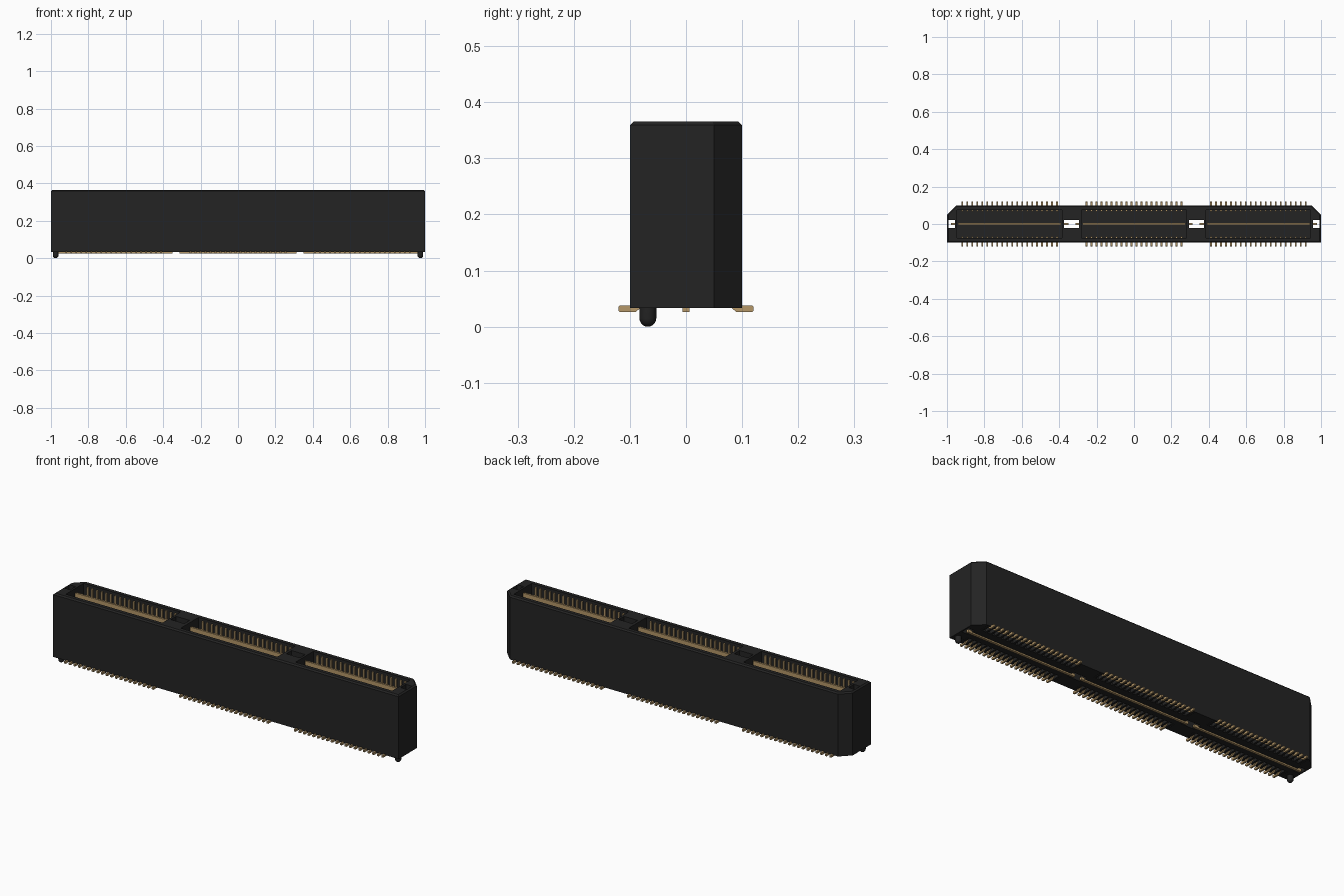
import bpy, bmesh, math
from mathutils import Matrix, Vector

if "Cube" in bpy.data.objects:
    bpy.data.objects.remove(bpy.data.objects["Cube"])

PITCH, PINS = 0.0267, 20
BANKS = (-0.665, 0.0, 0.665)
Z0, Z1 = 0.033, 0.366          # housing bottom and top


def material(name, color):
    m = bpy.data.materials.new(name)
    m.diffuse_color = (*color, 1)
    m.use_nodes = True
    m.node_tree.nodes["Principled BSDF"].inputs["Base Color"].default_value = m.diffuse_color
    return m


BLACK = material("black plastic", (0.017, 0.017, 0.017))
GOLD = material("gold contact", (0.46, 0.31, 0.14))


def add_box(bm, x0, x1, y0, y1, z0, z1):
    c = Vector(((x0 + x1) / 2, (y0 + y1) / 2, (z0 + z1) / 2))
    s = Matrix.Diagonal((x1 - x0, y1 - y0, z1 - z0, 1))
    bmesh.ops.create_cube(bm, size=1, matrix=Matrix.Translation(c) @ s)


def add_prism(bm, base, offset):
    f = bm.faces.new([bm.verts.new(p) for p in base])
    top = bmesh.ops.extrude_face_region(bm, geom=[f])["geom"]
    verts = [g for g in top if isinstance(g, bmesh.types.BMVert)]
    bmesh.ops.translate(bm, verts=verts, vec=offset)


def finish(bm, name, mat):
    bmesh.ops.recalc_face_normals(bm, faces=bm.faces[:])
    me = bpy.data.meshes.new(name)
    bm.to_mesh(me)
    bm.free()
    me.materials.append(mat)
    ob = bpy.data.objects.new(name, me)
    bpy.context.collection.objects.link(ob)
    return ob


# housing: long block, two clipped back corners, softened top rim
bm = bmesh.new()
plan = [(-1, -0.1), (1, -0.1), (1, 0.05), (0.95, 0.1), (-0.95, 0.1), (-1, 0.05)]
add_prism(bm, [(x, y, Z0) for x, y in plan], (0, 0, Z1 - Z0))
rim = [e for e in bm.edges if all(v.co.z > Z1 - 1e-4 for v in e.verts)]
bmesh.ops.bevel(bm, geom=rim, offset=0.007, segments=1, affect='EDGES')
housing = finish(bm, "housing", BLACK)

# cutter: mating cavities, through holes, lead pockets underneath
bm = bmesh.new()
for cx in BANKS:
    add_box(bm, cx - 0.28, cx + 0.28, -0.074, 0.074, 0.09, 0.5)
    for s in (-1, 1):
        y0, y1 = sorted((s * 0.045, s * 0.092))
        add_box(bm, cx - 0.275, cx + 0.275, y0, y1, -0.1, 0.05)
for s in (-1, 1):
    for a, b in ((0.295, 0.374), (0.956, 0.993)):
        x0, x1 = sorted((s * a, s * b))
        add_box(bm, x0, x1, -0.022, 0.022, -0.1, 0.5)
cutter = finish(bm, "housing_cutter", BLACK)
cutter.hide_render = True
mod = housing.modifiers.new("cut", 'BOOLEAN')
mod.operation, mod.solver, mod.object = 'DIFFERENCE', 'EXACT', cutter
cut = bpy.data.meshes.new_from_object(
    housing.evaluated_get(bpy.context.evaluated_depsgraph_get()))
housing.modifiers.clear()
housing.data = cut
bpy.data.objects.remove(cutter)

# comb ribs between the leads, underneath
bm = bmesh.new()
for cx in BANKS:
    for i in range(PINS + 1):
        x = cx + (i - PINS / 2) * PITCH
        for s in (-1, 1):
            y0, y1 = sorted((s * 0.045, s * 0.092))
            add_box(bm, x - 0.005, x + 0.005, y0, y1, Z0, 0.05)
finish(bm, "comb_ribs", BLACK)

# contact pins: flat foot, bend, tall stem along the cavity wall
bm = bmesh.new()
profile = [(0.118, 0.026), (0.12, 0.028), (0.12, 0.036), (0.118, 0.038),
           (0.090, 0.038), (0.076, 0.050), (0.076, 0.352), (0.066, 0.352),
           (0.066, 0.046), (0.090, 0.026)]
W = 0.009
for cx in BANKS:
    for i in range(PINS):
        x = cx + (i - (PINS - 1) / 2) * PITCH - W / 2
        for s in (-1, 1):
            add_prism(bm, [(x, s * y, z) for y, z in profile], (W, 0, 0))
finish(bm, "contact_pins", GOLD)

# ground blades in the middle of each bank, with wider tails below
bm = bmesh.new()
for cx in BANKS:
    add_box(bm, cx - 0.275, cx + 0.275, -0.005, 0.005, 0.05, 0.347)
    add_box(bm, cx - 0.314, cx + 0.314, -0.006, 0.006, 0.026, 0.040)
finish(bm, "ground_blades", GOLD)

# round-tipped alignment pegs
bm = bmesh.new()
R = 0.015
rings = [(R, 0.04)] + [(R * math.cos(t), R - R * math.sin(t))
                       for t in (k * math.pi / 10 for k in range(5))] + [(0.001, 0)]
for px in (-0.975, 0.975):
    prev = None
    for r, z in rings:
        ring = [bm.verts.new((px + r * math.cos(a), -0.068 + r * math.sin(a), z))
                for a in (2 * math.pi * k / 24 for k in range(24))]
        if prev:
            for k in range(24):
                n = (k + 1) % 24
                bm.faces.new((prev[k], prev[n], ring[n], ring[k]))
        prev = ring
    bm.faces.new(prev)
pegs = finish(bm, "alignment_pegs", BLACK)
bpy.context.view_layer.objects.active = pegs
pegs.select_set(True)
bpy.ops.object.shade_smooth_by_angle(angle=math.radians(30))
